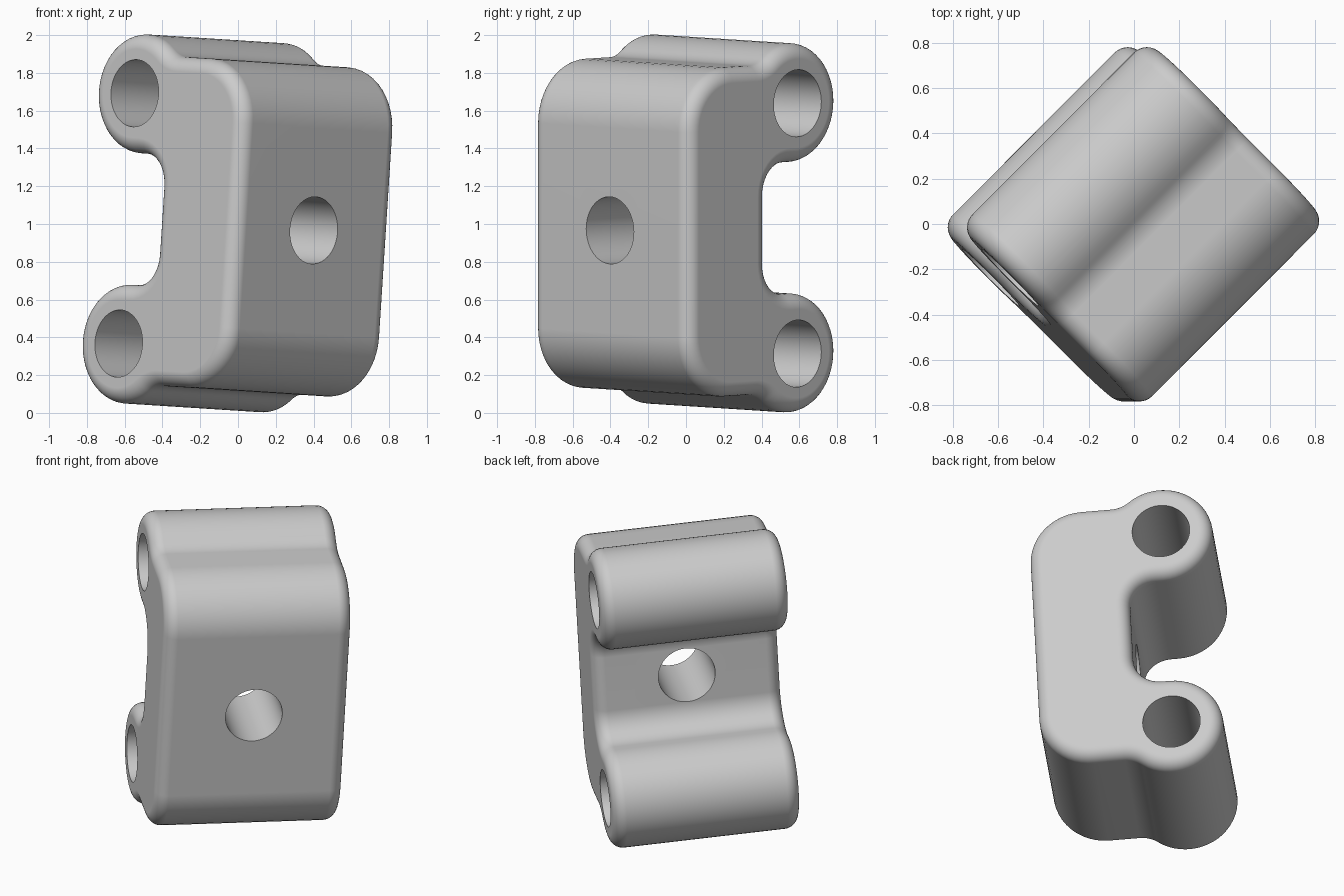
import bpy
import bmesh
import math
from mathutils import Matrix, Vector

cube = bpy.data.objects.get("Cube")
if cube:
    bpy.data.objects.remove(cube, do_unlink=True)

# Main dimensions: x is depth, y is width, z is height before tilting
FRONT, BACK = 0.569, -0.03
HALF_WIDTH, HALF_HEIGHT = 0.585, 0.873
CORNER, FILLET, EDGE_ROUND = 0.33, 0.17, 0.08
LUG_X, LUG_Z, LUG_R = -0.25, 0.664, 0.315
HOLE_R = 0.178
PLACEMENT = (Matrix.Translation((0, 0, 0.992))
             @ Matrix.Rotation(math.radians(3.67), 4, 'Y')
             @ Matrix.Rotation(math.radians(-45), 4, 'Z'))


def arc(cx, cz, radius, start, end, steps):
    angles = [start + (end - start) * i / steps for i in range(steps + 1)]
    return [(cx + radius * math.cos(t), cz + radius * math.sin(t)) for t in angles]


def outline(inset):
    """Bracket side profile, drawn inward by the given amount."""
    quarter = math.pi / 2
    rise = HALF_HEIGHT + FILLET - LUG_Z
    run = math.sqrt((LUG_R + FILLET) ** 2 - rise ** 2)
    touch = math.atan2(rise, run)
    upper = arc(BACK - FILLET, LUG_Z - LUG_R - FILLET, FILLET + inset, 0, quarter, 10)
    upper += arc(LUG_X, LUG_Z, LUG_R - inset, 3 * quarter, touch, 32)
    upper += arc(LUG_X + run, HALF_HEIGHT + FILLET, FILLET + inset,
                 touch + math.pi, 3 * quarter, 8)[1:]
    upper += arc(FRONT - CORNER, HALF_HEIGHT - CORNER, CORNER - inset, quarter, 0, 12)
    return upper + [(x, -z) for x, z in reversed(upper)]


def make_object(name, bm):
    bmesh.ops.recalc_face_normals(bm, faces=bm.faces)
    mesh = bpy.data.meshes.new(name)
    bm.to_mesh(mesh)
    bm.free()
    obj = bpy.data.objects.new(name, mesh)
    bpy.context.collection.objects.link(obj)
    return obj


# Bracket body: lofted profile with rounded end edges
steps = 8
half = []
for i in range(steps + 1):
    t = math.pi / 2 * i / steps
    half.append((EDGE_ROUND * (1 - math.cos(t)),
                 HALF_WIDTH - EDGE_ROUND * (1 - math.sin(t))))
sections = [(inset, -y) for inset, y in reversed(half)] + half

bm = bmesh.new()
rings = [[bm.verts.new((x, y, z)) for x, z in outline(inset)] for inset, y in sections]
for a, b in zip(rings, rings[1:]):
    for i in range(len(a)):
        j = (i + 1) % len(a)
        bm.faces.new((a[i], a[j], b[j], b[i]))
bm.faces.new(rings[0])
bm.faces.new(rings[-1])
bracket = make_object("bracket_body", bm)


# Pin holes through both lugs and a bolt hole through the plate
def drill(name, location, axis):
    bm = bmesh.new()
    turn = Vector((0, 0, 1)).rotation_difference(Vector(axis)).to_matrix().to_4x4()
    bmesh.ops.create_cone(bm, cap_ends=True, segments=64, radius1=HOLE_R,
                          radius2=HOLE_R, depth=3,
                          matrix=Matrix.Translation(location) @ turn)
    cutter = make_object(name, bm)
    cutter.hide_render = True
    mod = bracket.modifiers.new(name, 'BOOLEAN')
    mod.operation = 'DIFFERENCE'
    mod.solver = 'EXACT'
    mod.object = cutter
    bpy.ops.object.modifier_apply(modifier=mod.name)
    bpy.data.objects.remove(cutter, do_unlink=True)


bpy.ops.object.select_all(action='DESELECT')
bpy.context.view_layer.objects.active = bracket
bracket.select_set(True)
drill("upper_pin_hole", (LUG_X, 0, LUG_Z), (0, 1, 0))
drill("lower_pin_hole", (LUG_X, 0, -LUG_Z), (0, 1, 0))
drill("bolt_hole", (0, 0, 0), (1, 0, 0))

# Plain grey finish
grey = bpy.data.materials.new("plain_grey")
grey.use_nodes = True
colour = (0.6, 0.6, 0.6, 1)
grey.diffuse_color = colour
grey.node_tree.nodes["Principled BSDF"].inputs["Base Color"].default_value = colour
bracket.data.materials.clear()
bracket.data.materials.append(grey)

# Tilted placement and smooth shading with crisp hole rims
bracket.data.transform(PLACEMENT)
bpy.ops.object.shade_smooth_by_angle(angle=math.radians(35))
weighted = bracket.modifiers.new("even_shading", 'WEIGHTED_NORMAL')
weighted.keep_sharp = True
